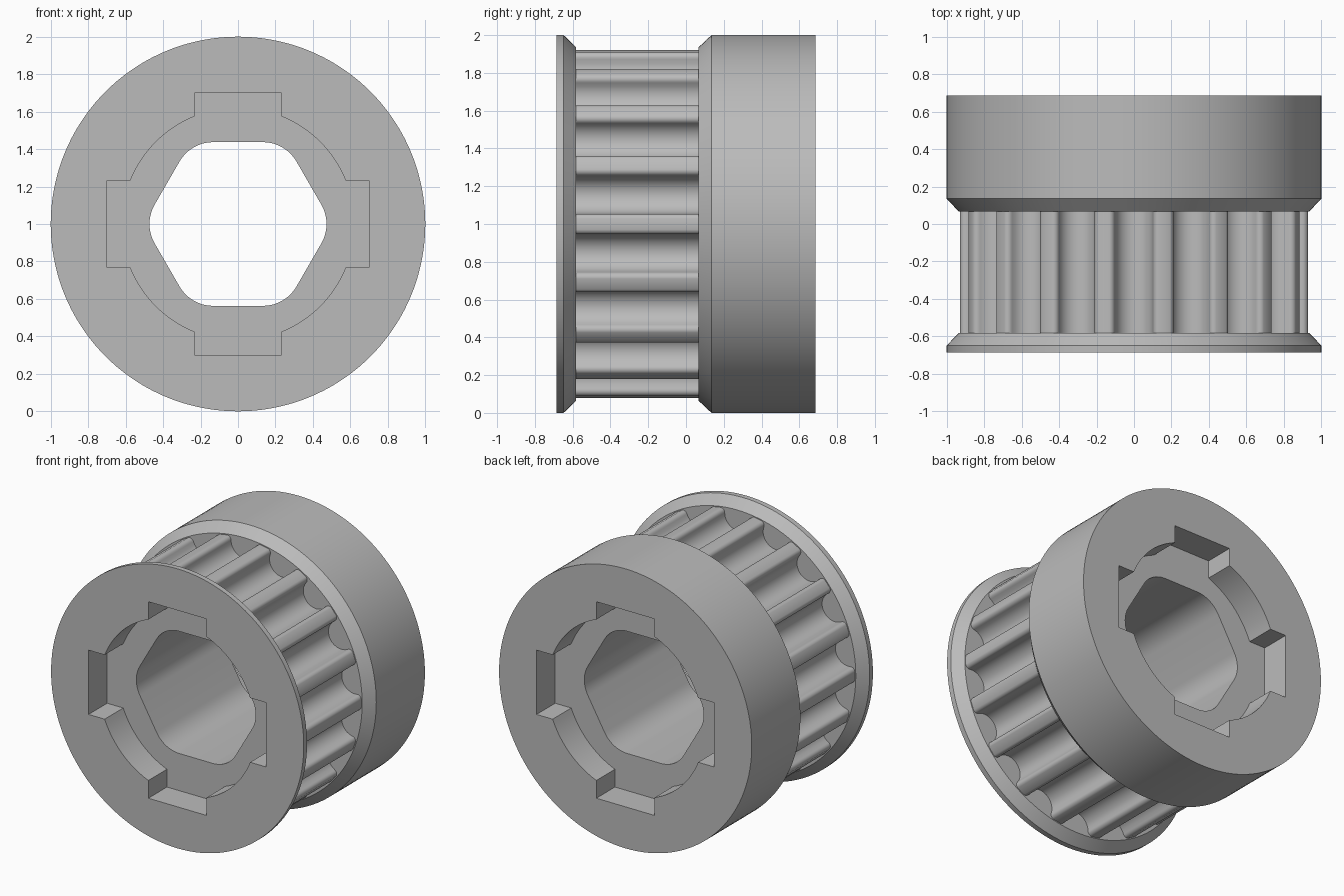
import bpy
import bmesh
from math import sin, cos, pi, radians, atan2, hypot

cube = bpy.data.objects.get("Cube")
if cube:
    bpy.data.objects.remove(cube, do_unlink=True)

AXIS_Z = 1.0            # height of the pulley axis
HALF = 0.685            # half of the total width
SOCKET_DEPTH = 0.21


def arc(u, r, radius, start, end, steps):
    """Points of an arc; angles in degrees, measured from the radial direction."""
    angles = [radians(start + (end - start) * i / steps) for i in range(steps + 1)]
    return [(u + radius * sin(t), r + radius * cos(t)) for t in angles]


def pattern(profile, count, offset=0.0):
    """Repeat a (sideways, outward) profile around the axis as one closed loop."""
    loop = []
    for k in range(count):
        a = 2 * pi * k / count + offset
        loop += [(u * cos(a) + r * sin(a), r * cos(a) - u * sin(a)) for u, r in profile]
    return loop


def circle(radius):
    return pattern([(0, radius)], 144)


# Round-bottomed belt grooves with softened tooth corners
groove = (arc(-0.132, 0.89, 0.03, 0, 90, 5)
          + arc(0, 0.89, 0.102, -90, -270, 14)[1:-1]
          + arc(0.132, 0.89, 0.03, -90, 0, 5))
teeth = pattern(groove, 18)

# Round socket with four square notches
notch, socket_r = 0.23, 0.62
edge = (socket_r ** 2 - notch ** 2) ** 0.5
start = atan2(notch, edge) * 180 / pi
socket = pattern([(-notch, edge), (-notch, 0.703), (notch, 0.703)]
                 + arc(0, 0, hypot(notch, edge), start, 90 - start, 16)[:-1], 4)

# Hexagonal bore with rounded corners
apothem, corner = 0.437, 0.207
bore = pattern(arc(0, (apothem - corner) / cos(pi / 6), corner, -30, 30, 10), 6, pi / 6)

bm = bmesh.new()


def ring(loop, y):
    return [bm.verts.new((x, y, AXIS_Z + z)) for x, z in loop]


def band(a, b):
    """Wall between two matching rings."""
    for i in range(len(a)):
        j = (i + 1) % len(a)
        bm.faces.new((a[i], a[j], b[j], b[i]))


def flat_ring(outer, inner):
    """Flat face between two coplanar rings."""
    edges = []
    for loop in (outer, inner):
        for v, w in zip(loop, loop[1:] + loop[:1]):
            edges.append(bm.edges.get((v, w)) or bm.edges.new((v, w)))
    bmesh.ops.triangle_fill(bm, use_beauty=True, edges=edges)


# Each end: outer rim, chamfer towards the teeth, socket and socket floor
tooth_rings, bore_rings = [], []
for side, rim_y, foot_y in ((-1, -0.648, -0.583), (1, 0.135, 0.067)):
    face = ring(circle(1.0), side * HALF)
    rim = ring(circle(1.0), rim_y)
    foot = ring(circle(0.936), foot_y)
    tooth = ring(teeth, foot_y)
    mouth = ring(socket, side * HALF)
    floor = ring(socket, side * (HALF - SOCKET_DEPTH))
    hole = ring(bore, side * (HALF - SOCKET_DEPTH))
    band(face, rim)
    band(rim, foot)
    band(mouth, floor)
    flat_ring(face, mouth)
    flat_ring(foot, tooth)
    flat_ring(floor, hole)
    tooth_rings.append(tooth)
    bore_rings.append(hole)

# Toothed barrel and through bore
band(*tooth_rings)
band(*bore_rings)

bmesh.ops.recalc_face_normals(bm, faces=bm.faces)
mesh = bpy.data.meshes.new("belt_pulley")
bm.to_mesh(mesh)
bm.free()
pulley = bpy.data.objects.new("belt_pulley", mesh)
bpy.context.collection.objects.link(pulley)

# Plain grey metal
grey = bpy.data.materials.new("plain_grey")
grey.use_nodes = True
colour = (0.5, 0.5, 0.5, 1.0)
grey.diffuse_color = colour
grey.node_tree.nodes["Principled BSDF"].inputs["Base Color"].default_value = colour
mesh.materials.append(grey)

bpy.ops.object.select_all(action="DESELECT")
pulley.select_set(True)
bpy.context.view_layer.objects.active = pulley
bpy.ops.object.shade_smooth_by_angle(angle=radians(30))
